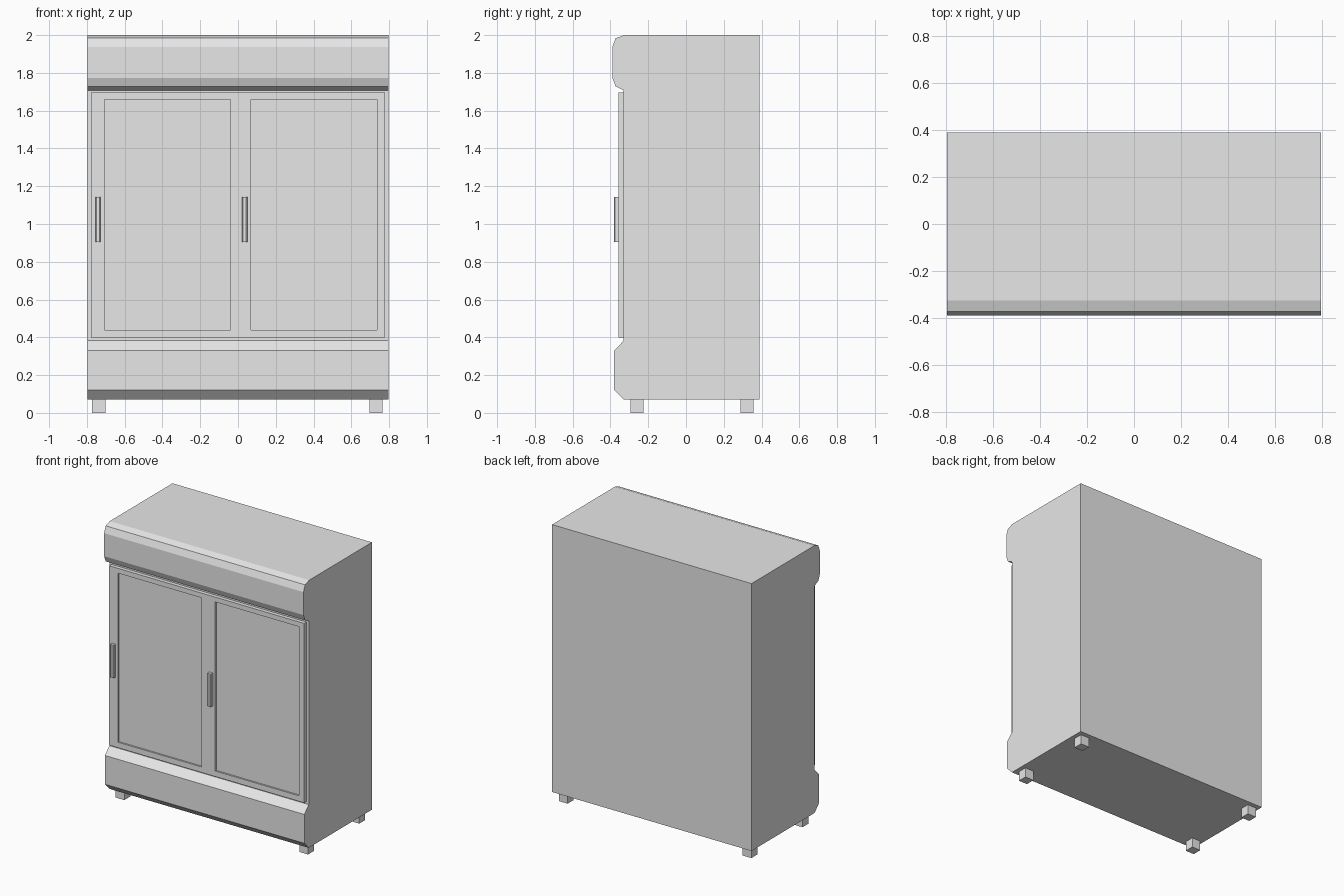
import bpy, bmesh
from mathutils import Vector

cube = bpy.data.objects.get("Cube")
if cube:
    bpy.data.objects.remove(cube, do_unlink=True)

grey = bpy.data.materials.new("light_grey")
grey.use_nodes = True
colour = (0.8, 0.8, 0.8, 1)
grey.diffuse_color = colour
grey.node_tree.nodes["Principled BSDF"].inputs["Base Color"].default_value = colour


def finish(name, bm):
    bmesh.ops.recalc_face_normals(bm, faces=bm.faces)
    mesh = bpy.data.meshes.new(name)
    bm.to_mesh(mesh)
    bm.free()
    mesh.materials.append(grey)
    obj = bpy.data.objects.new(name, mesh)
    bpy.context.collection.objects.link(obj)
    return obj


def box_mesh(low, high):
    bm = bmesh.new()
    bmesh.ops.create_cube(bm, size=1)
    low, high = Vector(low), Vector(high)
    for v in bm.verts:
        v.co = (low + high) / 2 + v.co * (high - low)
    return bm


# Cabinet body: side profile (y, z) swept across the width
half_width = 0.796
profile = [(0.39, 0.07), (-0.33, 0.07), (-0.38, 0.122), (-0.38, 0.33),
           (-0.33, 0.382), (-0.33, 1.708), (-0.372, 1.728), (-0.39, 1.772),
           (-0.39, 1.938), (-0.372, 1.984), (-0.325, 2.0), (0.39, 2.0)]
bm = bmesh.new()
side = bm.faces.new([bm.verts.new((-half_width, y, z)) for y, z in profile])
swept = bmesh.ops.extrude_face_region(bm, geom=[side], use_keep_orig=True)
for v in swept["geom"]:
    if isinstance(v, bmesh.types.BMVert):
        v.co.x = half_width
finish("cabinet_body", bm)

# Door panel with two recessed windows
front, recess = -0.357, 0.012
windows = [(-0.708, -0.041), (0.068, 0.737)]
sill, head = 0.44, 1.66
bm = box_mesh((-0.778, front, 0.4), (0.778, -0.325, 1.695))
cuts = [((x, 0, 0), (1, 0, 0)) for pair in windows for x in pair]
cuts += [((0, 0, z), (0, 0, 1)) for z in (sill, head)]
for point, normal in cuts:
    geom = bm.verts[:] + bm.edges[:] + bm.faces[:]
    bmesh.ops.bisect_plane(bm, geom=geom, plane_co=point, plane_no=normal)
bm.normal_update()
panes = []
for face in bm.faces:
    c = face.calc_center_median()
    in_window = any(a < c.x < b for a, b in windows) and sill < c.z < head
    if in_window and face.normal.y < -0.9:
        panes.append(face)
for pane in panes:
    new = bmesh.ops.extrude_discrete_faces(bm, faces=[pane])["faces"][0]
    bmesh.ops.translate(bm, vec=(0, recess, 0), verts=new.verts)
finish("door_panel", bm)

# Upright handles beside each window, with softened front edges
for name, x in (("right_handle", -0.741), ("left_handle", 0.035)):
    bm = box_mesh((x - 0.014, -0.381, 0.905), (x + 0.014, front + 0.004, 1.143))
    edges = [e for e in bm.edges if all(v.co.y < -0.38 for v in e.verts)
             and abs(e.verts[0].co.x - e.verts[1].co.x) < 0.001]
    bmesh.ops.bevel(bm, geom=edges, offset=0.006, segments=1, affect='EDGES')
    finish(name, bm)

# Four square feet
for side_name, x in (("right", -0.737), ("left", 0.73)):
    for end_name, y in (("front", -0.26), ("back", 0.323)):
        finish(f"{end_name}_{side_name}_foot",
               box_mesh((x - 0.035, y - 0.034, 0), (x + 0.035, y + 0.034, 0.075)))
